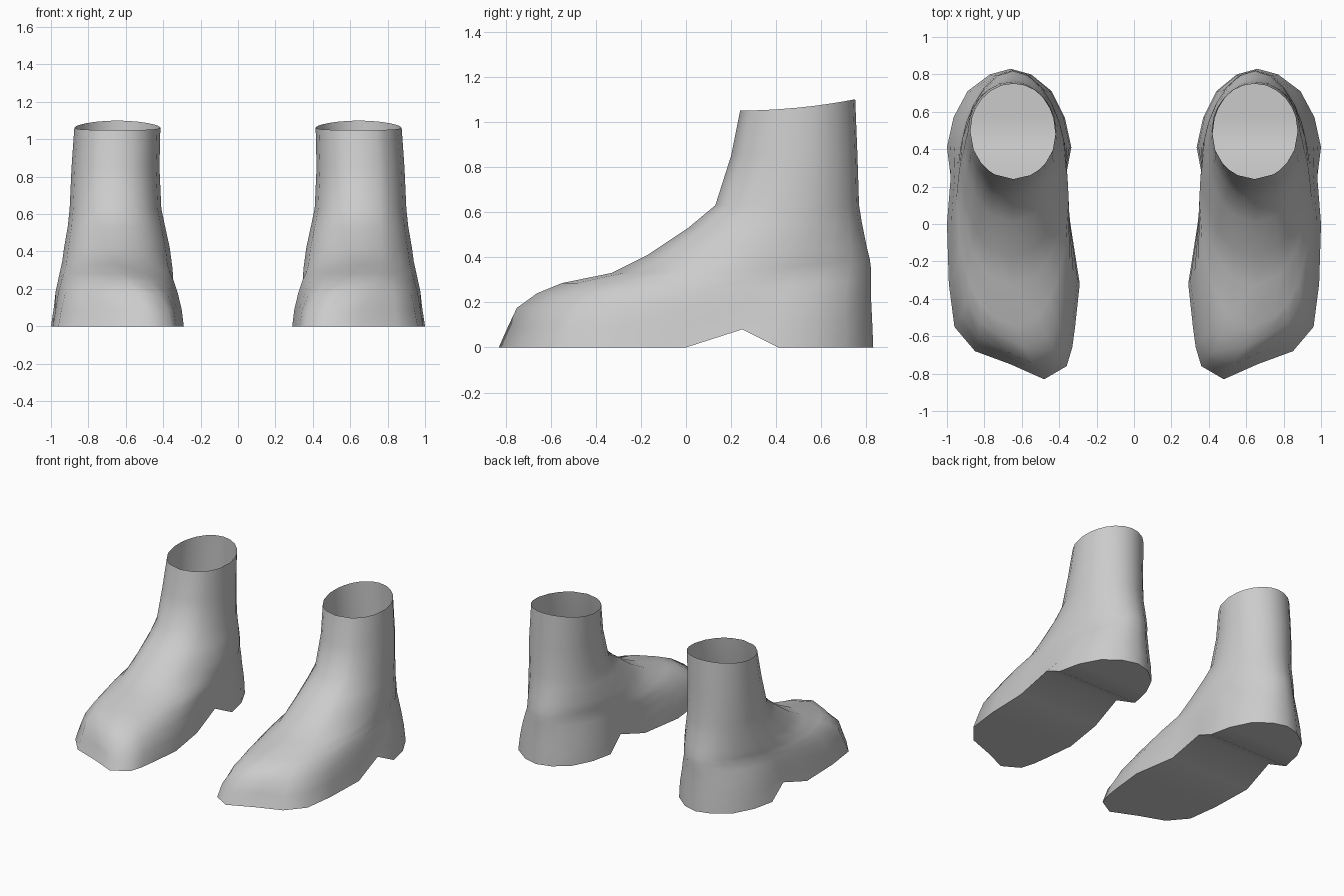
import bpy, bmesh
from math import sqrt

if "Cube" in bpy.data.objects:
    bpy.data.objects.remove(bpy.data.objects["Cube"])

# Sole outline of the boot on the +x side: toe tip, outer edge, heel back, inner edge
TIP, BACK = (.48, -.83), (.66, .83)
OUTER = [(.66, -.75), (.85, -.68), (.96, -.55), (.99, -.32), (1.0, 0), (.98, .25),
         (1.0, .41), (.965, .57), (.89, .71), (.77, .80)]
INNER = [(.36, -.76), (.33, -.66), (.315, -.55), (.29, -.32), (.34, 0), (.365, .25),
         (.335, .41), (.37, .57), (.44, .71), (.55, .80)]
OUTLINE = [TIP] + OUTER + [BACK] + INNER[::-1]
N, H = len(OUTLINE), len(OUTER)

# Rings up the boot: front y, front z, back y, back z, x min, x max, roundness
RINGS = [(-.79, .09, .825, .12, .30, .985, .05),
         (-.75, .175, .82, .22, .315, .975, .3),
         (-.66, .24, .82, .30, .33, .96, .6),
         (-.55, .285, .82, .35, .345, .95, .9),
         (-.33, .33, .815, .39, .355, .94, 1),
         (-.17, .41, .80, .45, .365, .93, 1),
         (.01, .53, .78, .55, .39, .91, 1),
         (.13, .63, .767, .63, .41, .90, 1),
         (.20, .85, .76, .85, .42, .89, 1),
         (.24, 1.05, .75, 1.10, .415, .875, 1)]


def ring_points(yf, zf, yb, zb, xl, xr, t):
    """Blend the sole outline into an ellipse between front and back points."""
    pts = []
    for i, (x, y) in enumerate(OUTLINE):
        u = (y + .83) / 1.66
        side = 1 if i <= H else -1
        flat = (x - .645) / .355
        rnd = side * 2 * sqrt(max(0, u * (1 - u)))
        s = flat + (rnd - flat) * t
        pts.append(((xl + xr) / 2 + s * (xr - xl) / 2,
                    yf + u * (yb - yf), zf + u * u * (zb - zf)))
    return pts


def boot(name, side):
    bm = bmesh.new()
    # the sole is lifted at the arch in front of the heel
    sole = [(x, y, .08 if y == .25 else 0) for x, y in OUTLINE]
    loops = [[bm.verts.new((side * x, y, z)) for x, y, z in pts]
             for pts in [sole] + [ring_points(*r) for r in RINGS]]
    # upper, open at the top
    for a, b in zip(loops, loops[1:]):
        for i in range(N):
            j = (i + 1) % N
            bm.faces.new((a[i], a[j], b[j], b[i]))
    # sole strips
    s = loops[0]
    bm.faces.new((s[0], s[N - 1], s[1]))
    for i in range(1, H):
        bm.faces.new((s[i], s[N - i], s[N - i - 1], s[i + 1]))
    bm.faces.new((s[H], s[H + 2], s[H + 1]))
    bmesh.ops.recalc_face_normals(bm, faces=bm.faces)
    # an open shell: make sure the sole faces downwards
    bm.faces.ensure_lookup_table()
    if bm.faces[-1].normal.z > 0:
        bmesh.ops.reverse_faces(bm, faces=bm.faces)
    me = bpy.data.meshes.new(name)
    bm.to_mesh(me)
    bm.free()
    ob = bpy.data.objects.new(name, me)
    bpy.context.collection.objects.link(ob)
    bpy.ops.object.select_all(action='DESELECT')
    ob.select_set(True)
    bpy.context.view_layer.objects.active = ob
    bpy.ops.object.shade_smooth_by_angle(angle=1.05)


boot("left_boot", 1)
boot("right_boot", -1)
